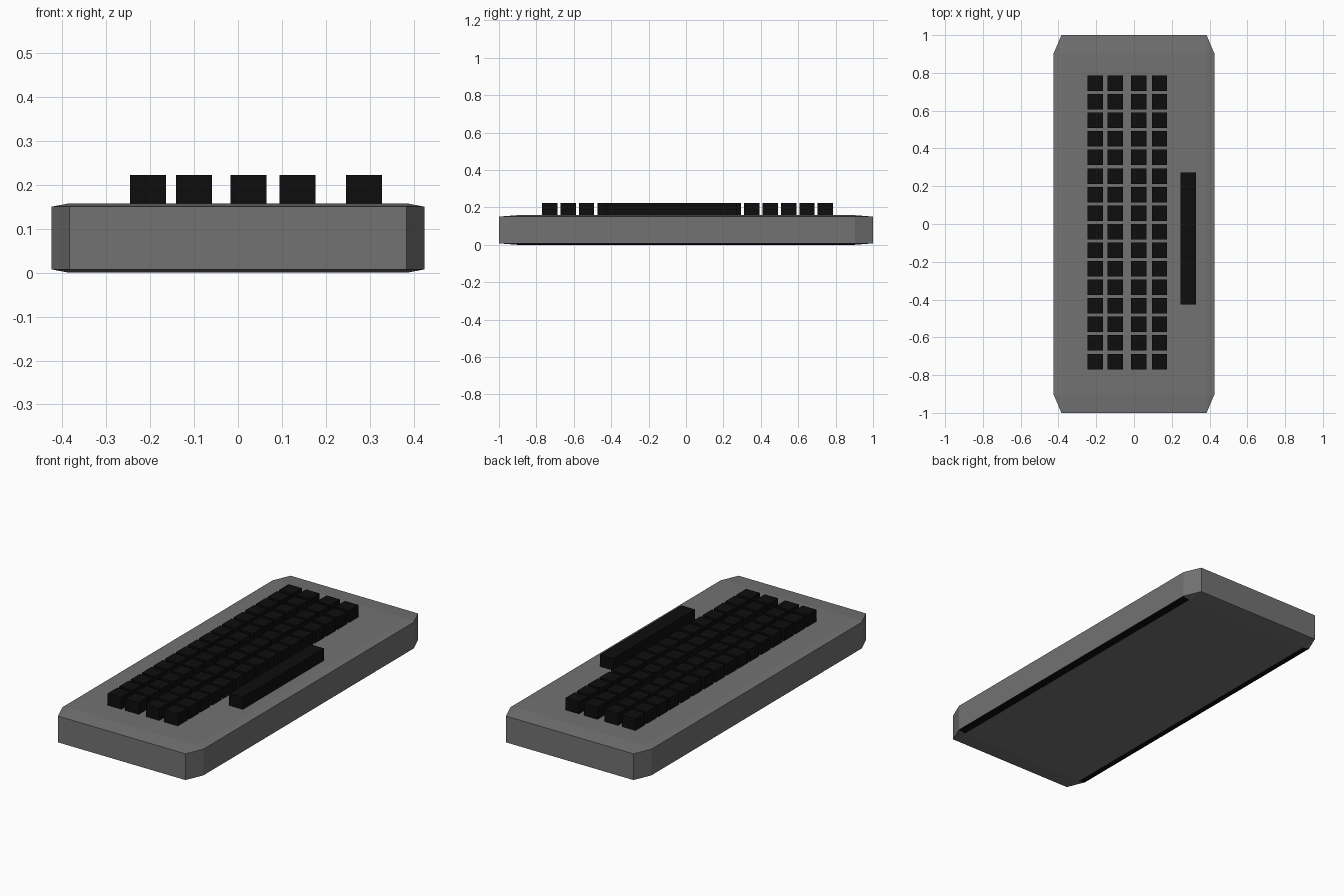
import bpy, bmesh

if "Cube" in bpy.data.objects:
    bpy.data.objects.remove(bpy.data.objects["Cube"], do_unlink=True)


def make_material(name, rgb):
    mat = bpy.data.materials.new(name)
    mat.use_nodes = True
    mat.diffuse_color = (*rgb, 1)
    mat.node_tree.nodes["Principled BSDF"].inputs["Base Color"].default_value = (*rgb, 1)
    return mat


grey = make_material("case grey", (0.17, 0.17, 0.17))
black = make_material("key black", (0.004, 0.004, 0.004))


def make_box(name, low, high, materials, bevel=0):
    """Box between two corners; the bevel is a share of each side."""
    bm = bmesh.new()
    bmesh.ops.create_cube(bm, size=1)
    if bevel:
        bmesh.ops.bevel(bm, geom=bm.edges[:], offset=bevel, segments=1,
                        profile=0.5, affect='EDGES')
    for v in bm.verts:
        v.co = [a + (c + 0.5) * (b - a) for a, b, c in zip(low, high, v.co)]
    bm.normal_update()
    mesh = bpy.data.meshes.new(name)
    bm.to_mesh(mesh)
    bm.free()
    for mat in materials:
        mesh.materials.append(mat)
    obj = bpy.data.objects.new(name, mesh)
    bpy.context.collection.objects.link(obj)
    return obj


# Case with chamfered edges; long lower chamfers are dark
HALF_WIDTH, CASE_TOP = 0.425, 0.158
case = make_box("case", (-HALF_WIDTH, -1, 0), (HALF_WIDTH, 1, CASE_TOP),
                [grey, black], bevel=0.048)
for face in case.data.polygons:
    n = face.normal
    if n.z < -0.5 and abs(n.x) > 0.1 and len(face.vertices) == 4:
        face.material_index = 1

# Four columns of keys
KEY_BOTTOM, KEY_TOP, KEY = 0.14, 0.223, 0.041
ROWS, FIRST_ROW, PITCH = 16, -0.728, 0.0982
for column, x in enumerate((-0.205, -0.1, 0.024, 0.135)):
    for row in range(ROWS):
        y = FIRST_ROW + row * PITCH
        make_box(f"key_{column + 1}_{row + 1}",
                 (x - KEY, y - KEY, KEY_BOTTOM), (x + KEY, y + KEY, KEY_TOP), [black])

# Long bar key
make_box("space_bar", (0.246, -0.427, KEY_BOTTOM), (0.328, 0.273, KEY_TOP), [black])
